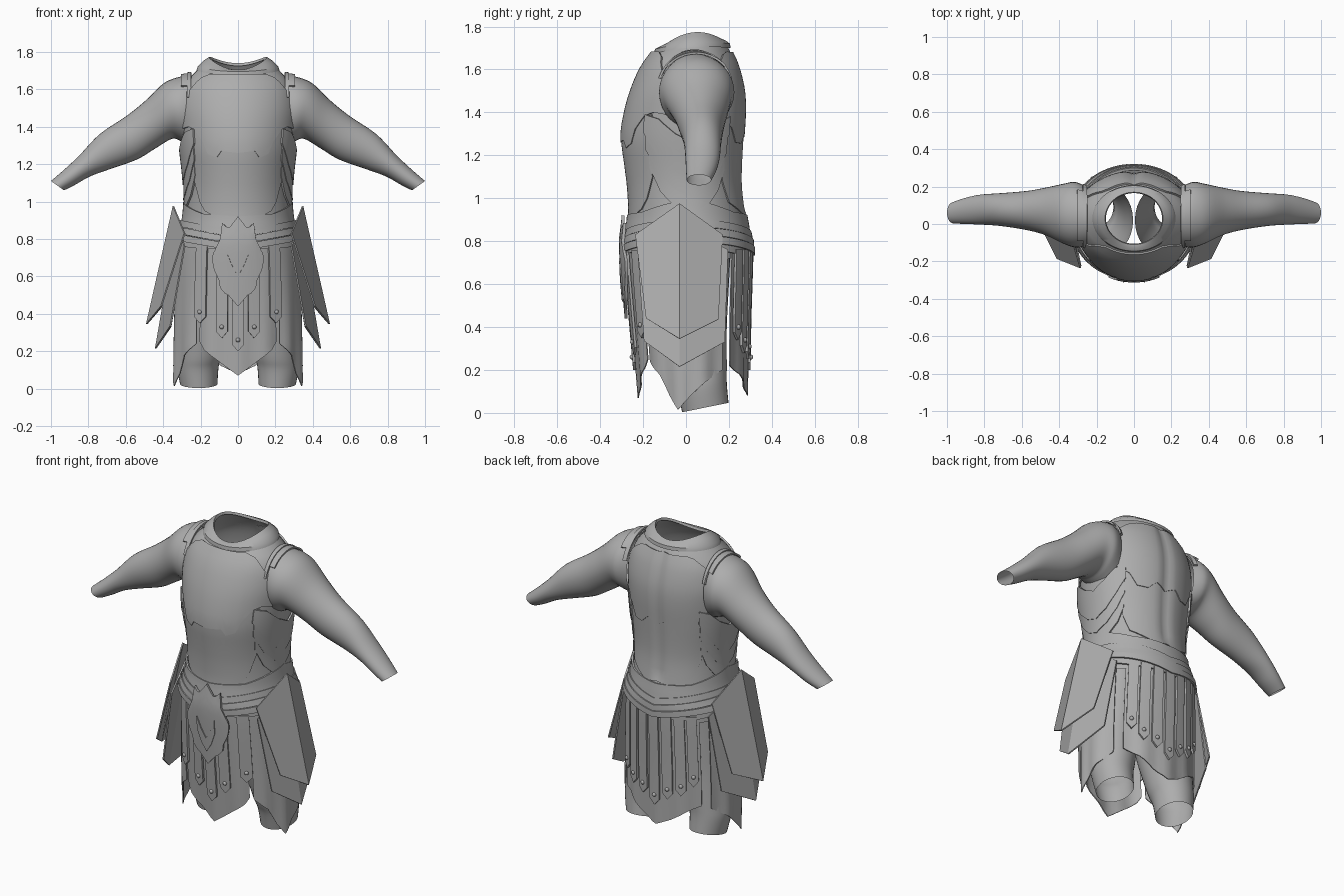
import bpy, bmesh
from math import sin, cos, radians, exp, pi

cube = bpy.data.objects.get("Cube")
if cube:
    bpy.data.objects.remove(cube)

grey = bpy.data.materials.new("plain_grey")
grey.use_nodes = True
grey.diffuse_color = (0.42, 0.42, 0.42, 1)
grey.node_tree.nodes["Principled BSDF"].inputs["Base Color"].default_value = (0.42, 0.42, 0.42, 1)

# Body profile: height, half width, front depth, back depth
PROFILE = [(0.0, .345, .21, .28), (.4, .34, .245, .285), (.75, .325, .275, .295),
           (.85, .30, .27, .285), (.93, .285, .262, .272), (1.05, .278, .268, .258),
           (1.15, .283, .28, .258), (1.28, .298, .295, .265), (1.4, .308, .278, .272),
           (1.5, .312, .25, .268), (1.6, .295, .208, .245), (1.66, .26, .168, .222),
           (1.7, .205, .135, .2)]
MID = 0.02


def lerp(a, b, t):
    return [p + (q - p) * t for p, q in zip(a, b)]


def sample(table, v):
    for a, b in zip(table, table[1:]):
        if v <= b[0]:
            return lerp(a, b, max(0, (v - a[0]) / (b[0] - a[0])))
    return table[-1]


def surf(deg, z, off=0):
    """Point on the body surface; 0 degrees is the front, 90 the left side."""
    _, w, f, b = sample(PROFILE, z)
    a = radians(deg)
    depth = f + MID if cos(a) > 0 else b - MID
    if cos(a) < 0 and z > .95:
        depth -= .014 * exp(-(sin(a) / .1) ** 2)
    return ((w + off) * sin(a), MID - (depth + off) * cos(a), z)


def finish(name, verts, faces, mirror=False, thick=0, angle=35):
    me = bpy.data.meshes.new(name)
    me.from_pydata(verts, [], faces)
    bm = bmesh.new()
    bm.from_mesh(me)
    bmesh.ops.recalc_face_normals(bm, faces=bm.faces)
    bm.to_mesh(me)
    bm.free()
    me.materials.append(grey)
    ob = bpy.data.objects.new(name, me)
    bpy.context.collection.objects.link(ob)
    if mirror:
        ob.modifiers.new("Mirror", 'MIRROR').merge_threshold = .0005
    if thick:
        m = ob.modifiers.new("Solidify", 'SOLIDIFY')
        m.thickness, m.offset = thick, 0
    bpy.ops.object.select_all(action='DESELECT')
    ob.select_set(True)
    bpy.context.view_layer.objects.active = ob
    bpy.ops.object.convert(target='MESH')
    bpy.ops.object.shade_smooth_by_angle(angle=radians(angle))
    return ob


def grid(name, rows, closed=False, **kw):
    n = len(rows[0])
    faces = [(r * n + i, r * n + (i + 1) % n, (r + 1) * n + (i + 1) % n, (r + 1) * n + i)
             for r in range(len(rows) - 1) for i in range(n if closed else n - 1)]
    return finish(name, [p for row in rows for p in row], faces, **kw)


def plate(name, cols, off, thick=.01, rows=10, fold=0, mirror=True):
    """Curved sheet on the body; cols are (angle, top, bottom)."""
    dense = [cols[0]]
    for a, b in zip(cols, cols[1:]):
        k = max(1, int(abs(b[0] - a[0]) / 4))
        dense += [lerp(a, b, (i + 1) / k) for i in range(k)]
    pts = []
    for r in range(rows + 1):
        t = r / rows
        pts.append([surf(d, top + (bot - top) * t, off + fold * t * cos(radians(d * 14)))
                    for d, top, bot in dense])
    return grid(name, pts, mirror=mirror, thick=thick)


def spline(keys, steps=5):
    """Smooth resampling of a list of key rows."""
    out = []
    for i in range(len(keys) - 1):
        p = [keys[max(0, min(len(keys) - 1, i + k))] for k in (-1, 0, 1, 2)]
        for s in range(steps):
            t = s / steps
            out.append([.5 * (2 * b + (c - a) * t + (2 * a - 5 * b + 4 * c - d) * t * t
                              + (3 * b - a - 3 * c + d) * t ** 3) for a, b, c, d in zip(*p)])
    return out + [list(keys[-1])]


PROFILE = spline(PROFILE)
SEG = 64


def neck_ring(rx, ry, z, rise, back):
    pts = []
    for i in range(SEG):
        a = 2 * pi * i / SEG
        pts.append((rx * sin(a), .03 - ry * cos(a), z + rise * sin(a) ** 2 + back * (1 - cos(a)) / 2))
    return pts


# Torso, open at the neck
levels = [.72 + .94 * i / 40 for i in range(41)]
torso = [[surf(360 * i / SEG, z) for i in range(SEG)] for z in levels]
torso += [neck_ring(.205, .165, 1.685, .02, .02), neck_ring(.155, .14, 1.695, .045, .04)]
grid("torso", torso, closed=True)

# Raised collar
grid("collar", [neck_ring(.222, .178, 1.675, .015, .025), neck_ring(.215, .175, 1.695, .015, .025),
                neck_ring(.185, .155, 1.705, .032, .03), neck_ring(.155, .14, 1.705, .05, .035),
                neck_ring(.15, .135, 1.69, .05, .035)], closed=True)

# Arms: upper x z, lower x z, centre y, half y
ARM = spline([(.25, 1.675, .26, 1.3, .04, .16), (.32, 1.665, .31, 1.325, .05, .175),
              (.4, 1.63, .355, 1.335, .055, .16), (.5, 1.535, .44, 1.285, .067, .128),
              (.6, 1.455, .54, 1.225, .072, .105), (.74, 1.36, .68, 1.175, .077, .088),
              (.85, 1.245, .79, 1.135, .077, .08), (.93, 1.17, .87, 1.09, .07, .07),
              (1.0, 1.11, .93, 1.06, .06, .057)])


def arm_point(k, a, off=0):
    ux, uz, lx, lz, cy, hy = k
    c, s = cos(a) * (1 + off / .17), sin(a) * (1 + off / .17)
    return ((ux + lx) / 2 + (ux - lx) / 2 * c, cy + hy * s, (uz + lz) / 2 + (uz - lz) / 2 * c)


grid("arms", [[arm_point(k, 2 * pi * i / 32) for i in range(32)] for k in ARM], closed=True, mirror=True)

# Shoulder straps in two overlapping layers
for name, first, last, span, off in (("shoulder_strap", 0, 3, 70, .012), ("shoulder_trim", 2, 5, 48, .007)):
    grid(name, [[arm_point(k, radians(span * (i / 12 - 1)), off) for i in range(25)]
                for k in ARM[first:last]], mirror=True, thick=.01)

# Legs: centre x y z, half x, half y, tilt of the ring
LEG = spline([(.155, .02, .8, .15, .19, 0), (.165, .02, .6, .15, .18, 0), (.185, .03, .4, .14, .16, 0),
              (.205, .06, .2, .122, .13, .02), (.215, .075, .12, .112, .115, .02),
              (.21, .09, .025, .1, .108, .022)])
grid("legs", [[(x + hx * sin(a), y - hy * cos(a), z - tilt * cos(a))
               for a in [2 * pi * i / 32 for i in range(32)]]
              for x, y, z, hx, hy, tilt in LEG], closed=True, mirror=True)

# Cuirass plates
plate("chest_plate", [(0, 1.68, 1.26), (17, 1.68, 1.27), (22, 1.68, 1.235), (32, 1.68, 1.255),
                      (37, 1.68, 1.32), (47, 1.66, 1.385), (56, 1.6, 1.4), (68, 1.54, 1.39)], .007)
plate("back_plate", [(112, 1.54, 1.38), (125, 1.62, 1.37), (138, 1.67, 1.33), (146, 1.68, 1.26),
                     (158, 1.68, 1.255), (168, 1.68, 1.3), (180, 1.68, 1.27)], .007)
plate("belly_plate", [(0, 1.28, .9), (25, 1.28, .92), (38, 1.33, .95), (46, 1.38, 1.0), (54, 1.39, 1.1)], .002)
plate("lower_back_plate", [(128, 1.37, 1.08), (136, 1.35, .98), (150, 1.3, .95), (165, 1.31, .92),
                           (180, 1.28, .93)], .002)

# Overlapping chevron bands on the flanks
for k in range(3):
    d = .085 * k
    plate("flank_band", [(48 + 2 * k, 1.39 - d, 1.31 - d), (62, 1.37 - d, 1.2 - d), (78, 1.3 - d, 1.12 - d),
                         (92, 1.26 - d, 1.09 - d), (108, 1.3 - d, 1.13 - d),
                         (122, 1.36 - d, 1.21 - d), (134 - 2 * k, 1.38 - d, 1.3 - d)], .013 - .004 * k, rows=5)

# Belt with three raised bands
plate("belt", [(0, .92, .74), (40, .935, .75), (65, .97, .76), (90, 1.0, .76), (115, .97, .76),
               (140, .935, .74), (180, .92, .73)], .008)
for k in range(3):
    lift = .036 * k
    cols = [(a, .768 + .06 * sin(radians(a)) + lift, .734 + .06 * sin(radians(a)) + lift)
            for a in range(14, 181, 8)] + [(180, .768 + lift, .734 + lift)]
    plate("belt_band", cols, .022 - .004 * k, rows=2)

# Skirt cloth
plate("front_cloth", [(0, .78, .07), (14, .78, .13), (32, .78, .21), (37, .78, .25)], 0, .006, 14, .006)
plate("side_cloth", [(41, .78, .24), (55, .78, .18), (66, .78, .08), (76, .78, .015), (88, .78, .07),
                     (104, .78, .14), (124, .78, .2)], 0, .006, 14, .006)
plate("back_cloth", [(134, .78, .22), (150, .78, .18), (165, .78, .12), (180, .78, .08)], 0, .006, 14, .006)

# Hanging leather strips with a stud near each tip
for c, w, tip in ((0, 5, .2), (14, 5, .27), (35, 6, .35), (142, 5, .34), (154, 5, .28), (167, 5, .25), (180, 5, .2)):
    if c in (0, 180):
        cols = [(c, .76, tip), (abs(c - w), .76, tip + .035)]
    else:
        cols = [(c - w, .76, tip + .035), (c, .76, tip), (c + w, .76, tip + .035)]
    plate("leather_strip", cols, .013, .012)
    for side in ((1,) if c in (0, 180) else (1, -1)):
        bpy.ops.mesh.primitive_uv_sphere_add(segments=12, ring_count=6, radius=.012,
                                             location=surf(c * side, tip + .06, .018))
        stud = bpy.context.object
        stud.name = "strip_stud"
        stud.data.materials.append(grey)
        bpy.ops.object.shade_smooth()

# Belt ornament
plate("buckle", [(0, .92, .44), (8, .86, .5), (11, .865, .51), (15, .885, .54), (16, .8, .58), (20, .74, .63),
                 (21, .73, .65), (22, .71, .68)], .03, .014)
plate("buckle_inlay", [(0, .6, .52), (5, .66, .57), (9, .72, .64)], .038, .01)

# Ridged hip guards in two layers: top and bottom of front edge, ridge and back edge
GUARDS = {"hip_guard_outer": [((.285, -.235, .83), (.41, -.185, .44)), ((.345, -.03, .975), (.488, -.03, .345)),
                              ((.29, .17, .83), (.41, .15, .435))],
          "hip_guard_inner": [((.285, -.225, .76), (.36, -.195, .335)), ((.325, -.03, .88), (.44, -.03, .215)),
                              ((.285, .195, .76), (.36, .18, .33))]}
for name, edges in GUARDS.items():
    grid(name, [list(e) for e in edges], mirror=True, thick=.008, angle=10)
